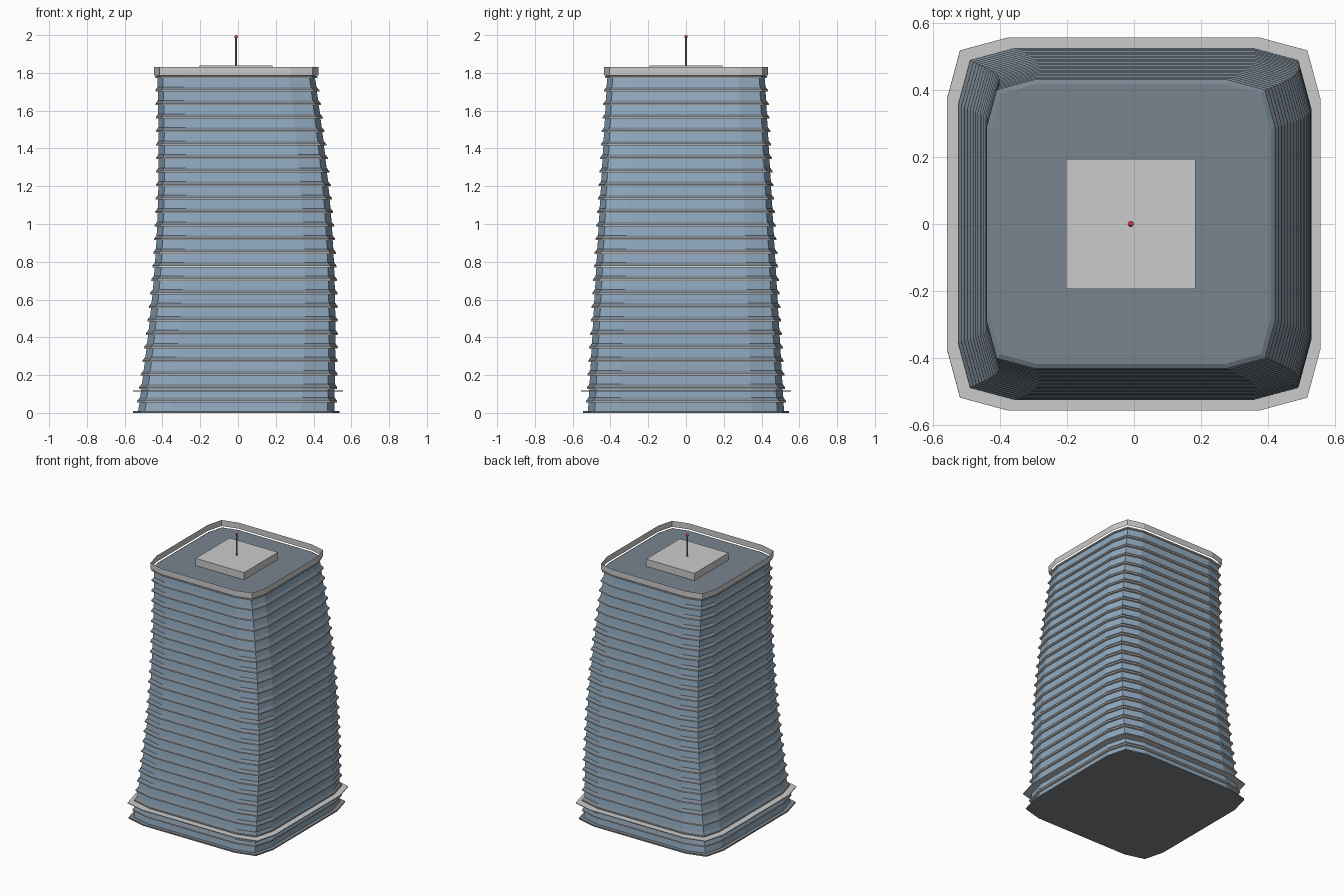
import bpy, bmesh, math

if "Cube" in bpy.data.objects:
    bpy.data.objects.remove(bpy.data.objects["Cube"])

FLOORS, PITCH, TOP = 25, 0.0715, 1.787


def material(name, rgb):
    m = bpy.data.materials.new(name)
    m.diffuse_color = (*rgb, 1)
    m.use_nodes = True
    m.node_tree.nodes["Principled BSDF"].inputs["Base Color"].default_value = m.diffuse_color
    return m


GLASS = material("blue_glass", (0.28, 0.40, 0.52))
SLATE = material("slate", (0.19, 0.235, 0.28))
TRIM = material("pale_trim", (0.75, 0.72, 0.68))
DARK = material("dark_metal", (0.22, 0.23, 0.25))
RED = material("red_light", (0.6, 0.05, 0.06))


def centre_x(z):
    # the tower bows sideways between base and roof
    return -0.01 + 0.045 * math.sin(math.pi * min(z / TOP, 1))


def half_width(z):
    return 0.532 - 0.103 * z / TOP


def ring(bm, z, h):
    # twelve-sided plan: long sides with faceted corners
    verts = []
    for q in range(4):
        c, s = round(math.cos(q * math.pi / 2)), round(math.sin(q * math.pi / 2))
        for x, y in ((1, 0.67), (0.93, 0.93), (0.67, 1)):
            verts.append(bm.verts.new(((c * x - s * y) * h + centre_x(z),
                                       (s * x + c * y) * h, z)))
    return verts


def loft(name, levels, mats, bottom=None, top=None):
    # levels: (z, half width, material index of the band above)
    bm = bmesh.new()
    rings = [ring(bm, z, h) for z, h, _ in levels]
    for a, b, lev in zip(rings, rings[1:], levels):
        for i in range(12):
            j = (i + 1) % 12
            bm.faces.new((a[i], a[j], b[j], b[i])).material_index = lev[2]
    if bottom is not None:
        bm.faces.new(rings[0][::-1]).material_index = bottom
    if top is not None:
        bm.faces.new(rings[-1]).material_index = top
    me = bpy.data.meshes.new(name)
    bm.to_mesh(me)
    bm.free()
    for m in mats:
        me.materials.append(m)
    ob = bpy.data.objects.new(name, me)
    bpy.context.collection.objects.link(ob)
    return ob


# Curtain wall: glass, projecting pale sill and sloping spandrel on every floor
levels = [(0.008, half_width(0) - 0.012, 0)]
for f in range(FLOORS):
    z = f * PITCH + 0.056
    h = half_width(z)
    levels += [(z, h - 0.013, 2), (z, h, 2), (z + 0.008, h, 1)]
    z2 = min(z + 0.026, TOP)
    levels.append((z2, half_width(z2) - 0.012, 0))
loft("curtain_wall", levels, [GLASS, SLATE, TRIM], top=1)

# Base plate and entrance canopy
loft("base_plate", [(0, 0.546, 0), (0.009, 0.546, 0)], [DARK], bottom=0, top=0)
loft("canopy", [(0.112, 0.51, 0), (0.112, 0.556, 0), (0.118, 0.556, 0), (0.118, 0.51, 0)], [])

# Thin parapet around the roof
loft("parapet", [(1.787, 0.435, 0), (1.83, 0.435, 0)], [])

# Plant room
bpy.ops.mesh.primitive_cube_add(size=1, location=(-0.01, 0, 1.811))
room = bpy.context.object
room.name = "plant_room"
room.scale = (0.386, 0.386, 0.056)

# Mast with warning light
bpy.ops.mesh.primitive_cylinder_add(vertices=8, radius=0.006, depth=0.15, location=(-0.01, 0, 1.914))
mast = bpy.context.object
mast.name = "mast"
mast.data.materials.append(DARK)
bpy.ops.mesh.primitive_uv_sphere_add(segments=12, ring_count=8, radius=0.009, location=(-0.01, 0, 1.991))
lamp = bpy.context.object
lamp.name = "warning_light"
lamp.data.materials.append(RED)
